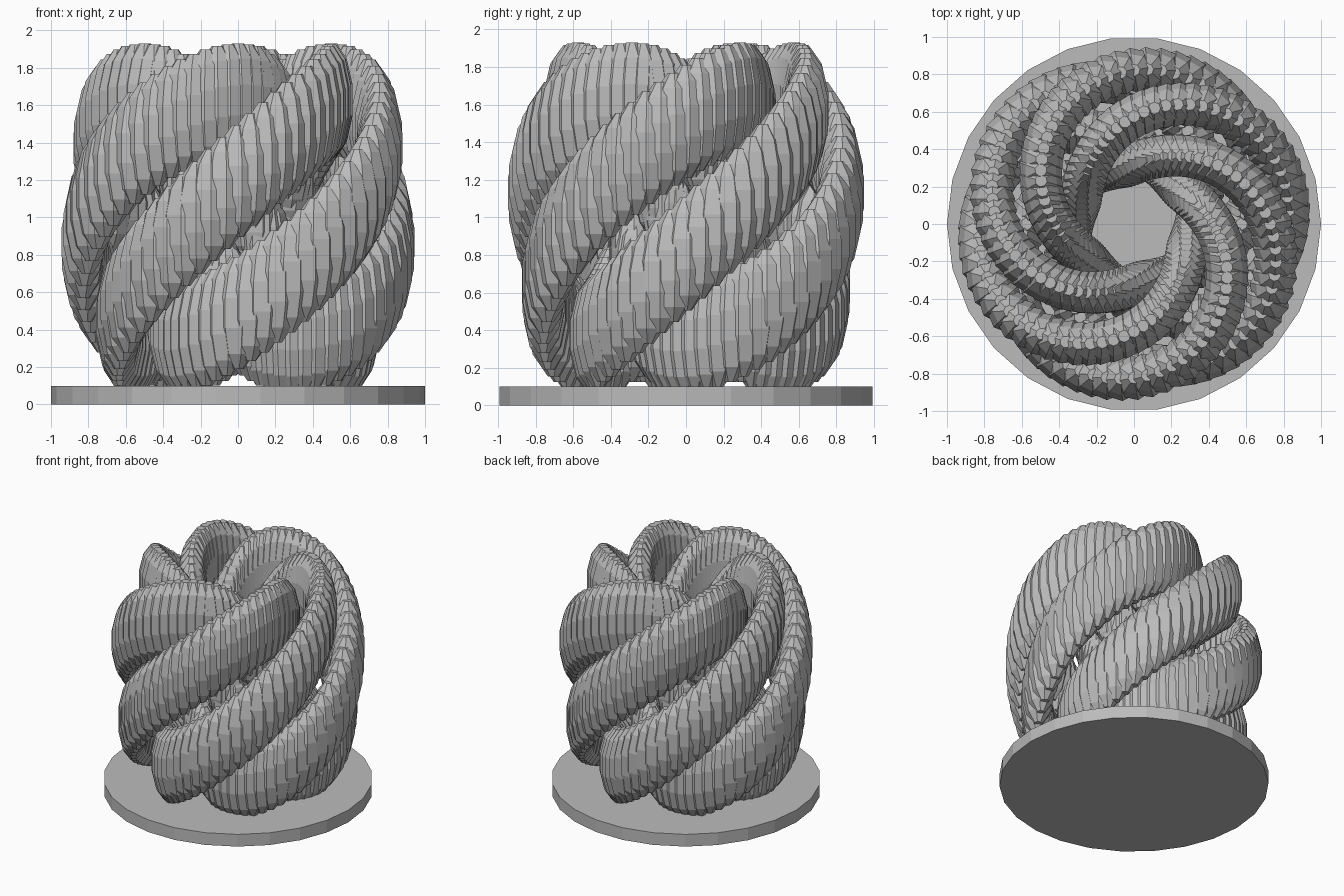
import bpy, bmesh
from math import sin, cos, pi, radians
from mathutils import Matrix

if "Cube" in bpy.data.objects:
    bpy.data.objects.remove(bpy.data.objects["Cube"])

grey = bpy.data.materials.new("plain_grey")
grey.use_nodes = True
tone = (0.5, 0.5, 0.5, 1)
grey.diffuse_color = tone
grey.node_tree.nodes["Principled BSDF"].inputs["Base Color"].default_value = tone


def add_object(name, bm):
    bmesh.ops.recalc_face_normals(bm, faces=bm.faces[:])
    mesh = bpy.data.meshes.new(name)
    bm.to_mesh(mesh)
    bm.free()
    mesh.materials.append(grey)
    obj = bpy.data.objects.new(name, mesh)
    bpy.context.collection.objects.link(obj)
    return obj


def add_bead(bm, place, sides=8, rings=6, width=0.125, height=0.31):
    """Tall faceted bead with flat caps, one link of the rope."""
    loops = []
    for i in range(rings):
        polar = pi * (i + 0.5) / rings
        loops.append([
            bm.verts.new(place @ Matrix.Diagonal((width, width, height, 1)).to_3x3().to_4x4()
                         @ Matrix.Rotation(2 * pi * (k + 0.5) / sides, 4, 'Z')
                         @ Matrix.Translation((sin(polar), 0, cos(polar))).translation)
            for k in range(sides)])
    bm.faces.new(loops[0])
    bm.faces.new(loops[-1])
    for upper, lower in zip(loops, loops[1:]):
        for k in range(sides):
            n = (k + 1) % sides
            bm.faces.new((upper[k], upper[n], lower[n], lower[k]))


# Round base plate
bm = bmesh.new()
bmesh.ops.create_cone(bm, cap_ends=True, segments=26, radius1=1, radius2=1, depth=0.1,
                      matrix=Matrix.Translation((0, 0, 0.05)) @ Matrix.Rotation(pi / 2, 4, 'Z'))
bm.verts.ensure_lookup_table()
# Turn the plate so that corners lie on the x axis
first = min(bm.verts, key=lambda v: abs(v.co.y))
if abs(first.co.y) > 0.01:
    bmesh.ops.rotate(bm, verts=bm.verts[:], matrix=Matrix.Rotation(pi / 26, 3, 'Z'))
add_object("base_plate", bm)

# Knotted rope: five turns round the axis, six turns through the hole
TURNS, WINDS, BEADS = 5, 6, 360
bm = bmesh.new()
for i in range(BEADS):
    u = 2 * pi * TURNS * i / BEADS
    phase = u * WINDS / TURNS
    azimuth = u + radians(15)
    radius = 0.575 + 0.26 * cos(phase)
    place = (Matrix.Translation((radius * cos(azimuth), radius * sin(azimuth),
                                 1.0 + 0.63 * sin(phase)))
             @ Matrix.Rotation(azimuth - radians(12), 4, 'Z'))
    add_bead(bm, place)
add_object("knotted_rope", bm)
